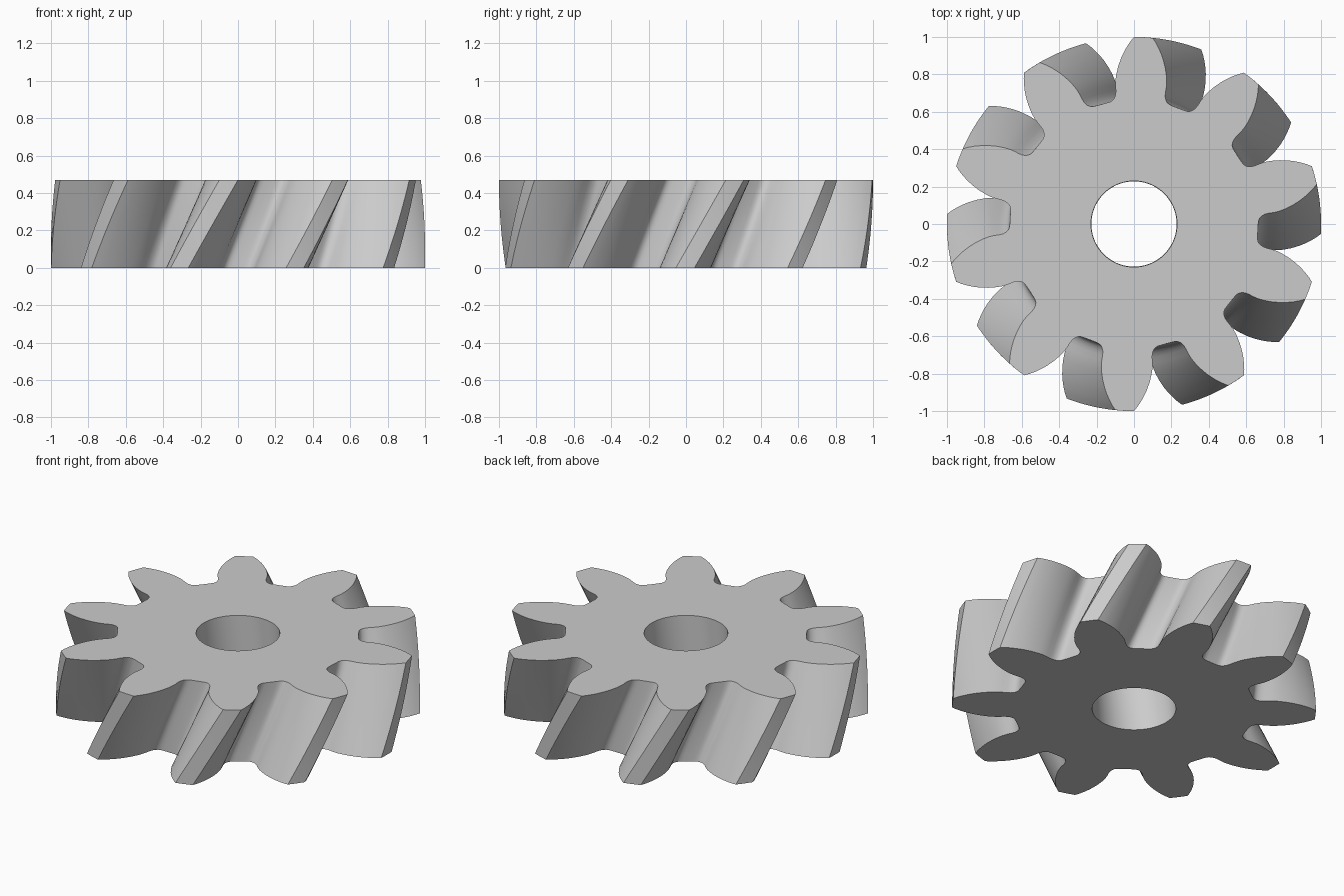
import bpy
import bmesh
from math import radians, cos, sin

cube = bpy.data.objects.get("Cube")
if cube:
    bpy.data.objects.remove(cube, do_unlink=True)

TEETH = 10
HEIGHT = 0.47
BORE = 0.23
TWIST = 15.4       # degrees between bottom and top
TOP_ANGLE = 87.15  # centre of one tooth on the top face
LAYERS = 14

# Half a tooth, from the tip centre to the gap centre: radius, angle from the tooth centre
HALF = [(1, 0), (1, 2.85), (0.975, 4.05), (0.95, 5.1), (0.92, 6.25), (0.89, 7.3),
        (0.85, 8.5), (0.81, 9.5), (0.78, 10.1), (0.75, 10.45), (0.72, 10.6),
        (0.70, 10.9), (0.683, 11.6), (0.672, 12.5), (0.666, 13.7), (0.664, 15.2), (0.663, 18)]

# Full outline: mirrored half tooth repeated round the wheel
tooth = [(r, -a) for r, a in reversed(HALF[1:])] + HALF[:-1]
outline = [(r, a + 360 / TEETH * i) for i in range(TEETH) for r, a in tooth]
count = len(outline)

steel = bpy.data.materials.new("light grey steel")
steel.use_nodes = True
grey = (0.6, 0.6, 0.6, 1)
steel.diffuse_color = grey
steel.node_tree.nodes["Principled BSDF"].inputs["Base Color"].default_value = grey

bm = bmesh.new()


def ring(points, z):
    """Ring of vertices turned by the helix at height z."""
    turn = TOP_ANGLE - TWIST * (1 - z / HEIGHT)
    return [bm.verts.new((r * cos(radians(a + turn)), r * sin(radians(a + turn)), z))
            for r, a in points]


def bridge(lower, upper):
    for i in range(count):
        j = (i + 1) % count
        bm.faces.new((lower[i], lower[j], upper[j], upper[i]))


# Twisted tooth wall, straight bore wall, and the two flat ends
levels = [HEIGHT * k / LAYERS for k in range(LAYERS + 1)]
outer = [ring(outline, z) for z in levels]
inner = [ring([(BORE, a) for r, a in outline], z) for z in (0, HEIGHT)]
for low, high in zip(outer, outer[1:]):
    bridge(low, high)
bridge(inner[1], inner[0])
bridge(outer[-1], inner[1])
bridge(inner[0], outer[0])
bmesh.ops.recalc_face_normals(bm, faces=bm.faces)

mesh = bpy.data.meshes.new("helical_gear")
bm.to_mesh(mesh)
bm.free()
mesh.materials.append(steel)
gear = bpy.data.objects.new("helical_gear", mesh)
bpy.context.collection.objects.link(gear)

# Smooth flanks with crisp tip and end edges
bpy.ops.object.select_all(action='DESELECT')
gear.select_set(True)
bpy.context.view_layer.objects.active = gear
bpy.ops.object.shade_smooth_by_angle(angle=radians(35))
